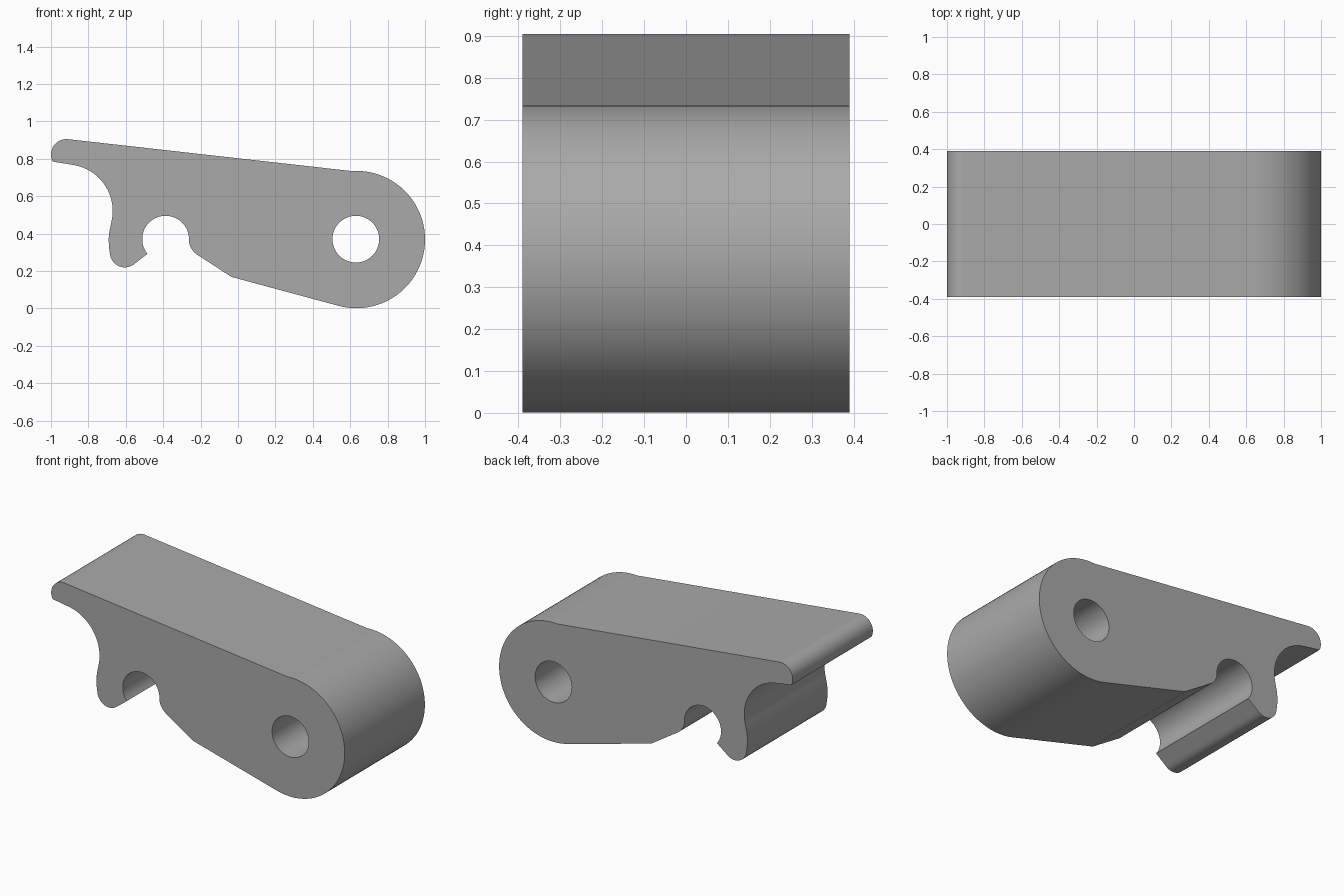
import bpy, bmesh
from math import cos, sin, radians

if "Cube" in bpy.data.objects:
    bpy.data.objects.remove(bpy.data.objects["Cube"])

HALF_DEPTH = 0.39


def arc(cx, cz, r, start, end, n):
    """Points along an arc, angles in degrees."""
    return [(cx + r * cos(radians(start + (end - start) * i / n)),
             cz + r * sin(radians(start + (end - start) * i / n))) for i in range(n + 1)]


# Side profile, clockwise from the tip of the upper lip
outline = (
    arc(-0.918, 0.823, 0.082, 208, 84, 12)               # rounded lip
    + arc(0.633, 0.368, 0.367, 94, -105, 56)             # large pivot end
    + [(-0.035, 0.168)]                                  # sloping underside
    + arc(-0.163, 0.37, 0.1, 234, 180, 8)                # notch mouth
    + arc(-0.387, 0.37, 0.125, 0, 219, 32)[1:]           # open notch
    + arc(-0.605, 0.299, 0.08, 312, 190, 12)             # hook tip
    + [(-0.690, 0.33), (-0.692, 0.37), (-0.688, 0.41)]   # hook back
    + arc(-0.92, 0.52, 0.25, -14, 78, 20)                # concave throat
    + [(-0.93, 0.775)]
)
pin_hole = arc(0.63, 0.37, 0.125, 0, 360, 48)[:-1]

# Fill the profile around the hole and extrude it across the width
bm = bmesh.new()
edges = []
for loop in (outline, pin_hole):
    verts = [bm.verts.new((x, -HALF_DEPTH, z)) for x, z in loop]
    edges += [bm.edges.new((v, verts[(i + 1) % len(verts)])) for i, v in enumerate(verts)]
bmesh.ops.triangle_fill(bm, edges=edges, use_beauty=True, normal=(0, -1, 0))
extruded = bmesh.ops.extrude_face_region(bm, geom=bm.faces[:], use_keep_orig=True)
moved = [g for g in extruded["geom"] if isinstance(g, bmesh.types.BMVert)]
bmesh.ops.translate(bm, verts=moved, vec=(0, 2 * HALF_DEPTH, 0))
bmesh.ops.recalc_face_normals(bm, faces=bm.faces[:])

mesh = bpy.data.meshes.new("latch_lever")
bm.to_mesh(mesh)
bm.free()
lever = bpy.data.objects.new("latch_lever", mesh)
bpy.context.collection.objects.link(lever)

grey = bpy.data.materials.new("plain grey")
grey.diffuse_color = (0.4, 0.4, 0.4, 1)
grey.use_nodes = True
grey.node_tree.nodes["Principled BSDF"].inputs["Base Color"].default_value = grey.diffuse_color
mesh.materials.append(grey)

bpy.context.view_layer.objects.active = lever
lever.select_set(True)
bpy.ops.object.shade_smooth_by_angle(angle=radians(25))
